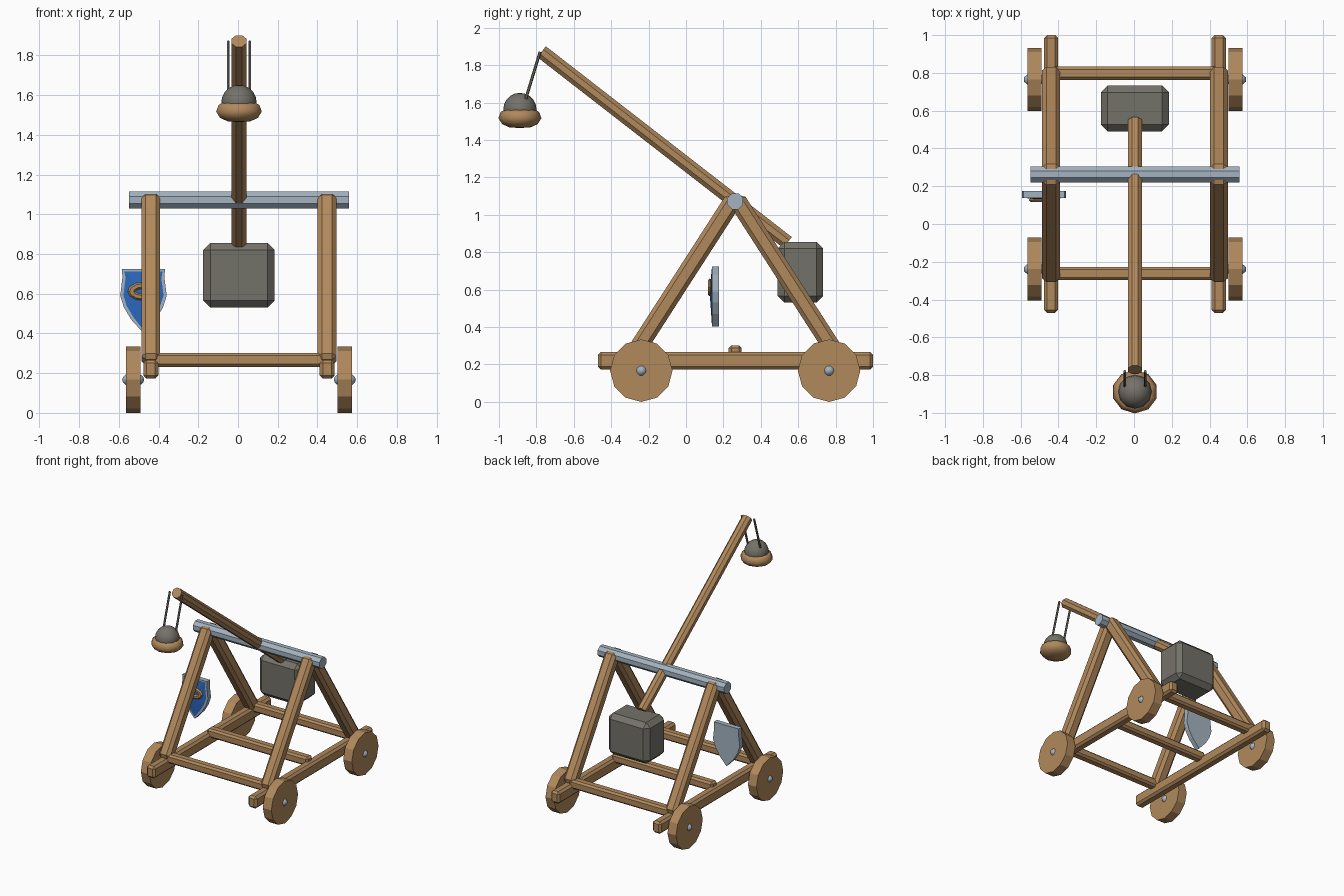
import bpy, bmesh, math
from mathutils import Vector, Matrix

if "Cube" in bpy.data.objects:
    bpy.data.objects.remove(bpy.data.objects["Cube"])

CX = 0.005      # centre line of the machine
PY = 0.263      # pivot line, front to back


def material(name, rgb):
    m = bpy.data.materials.new(name)
    m.diffuse_color = (*rgb, 1)
    m.use_nodes = True
    m.node_tree.nodes["Principled BSDF"].inputs["Base Color"].default_value = m.diffuse_color
    return m


WOOD = material("wood", (0.44, 0.25, 0.107))
METAL = material("metal", (0.37, 0.45, 0.53))
STONE = material("stone", (0.175, 0.168, 0.14))
BLUE = material("blue_paint", (0.025, 0.14, 0.52))


def finish(bm, name, *mats, smooth=False):
    bmesh.ops.recalc_face_normals(bm, faces=bm.faces[:])
    for f in bm.faces:
        f.smooth = smooth
    me = bpy.data.meshes.new(name)
    bm.to_mesh(me)
    bm.free()
    for m in mats:
        me.materials.append(m)
    ob = bpy.data.objects.new(name, me)
    bpy.context.collection.objects.link(ob)
    return ob


def frame(a, b):
    """Matrix with local z running from a to b, centred between them."""
    a, b = Vector(a), Vector(b)
    z = (b - a).normalized()
    x = Vector((0, 1, 0)) if abs(z.x) > 0.9 else Vector((1, 0, 0))
    y = z.cross(x).normalized()
    x = y.cross(z)
    m = Matrix((x, y, z)).transposed().to_4x4()
    return Matrix.Translation((a + b) / 2) @ m, (b - a).length


def beam(name, a, b, w, h, bevel, mat=WOOD):
    m, length = frame(a, b)
    bm = bmesh.new()
    bmesh.ops.create_cube(bm, size=1)
    bmesh.ops.scale(bm, vec=(w, h, length), verts=bm.verts)
    bmesh.ops.bevel(bm, geom=bm.edges[:], offset=bevel, segments=1,
                    affect='EDGES', profile=0.5)
    bm.transform(m)
    return finish(bm, name, mat)


def rod(name, a, b, r, sides, mat, turn=0.0):
    m, length = frame(a, b)
    bm = bmesh.new()
    bmesh.ops.create_cone(bm, cap_ends=True, segments=sides, radius1=r,
                          radius2=r, depth=length)
    bm.transform(m @ Matrix.Rotation(turn, 4, 'Z'))
    return finish(bm, name, mat)


def ball(name, c, scale, seg, rings, mat, smooth=True):
    bm = bmesh.new()
    bmesh.ops.create_uvsphere(bm, u_segments=seg, v_segments=rings, radius=1)
    bmesh.ops.scale(bm, vec=scale, verts=bm.verts)
    bmesh.ops.translate(bm, vec=c, verts=bm.verts)
    return finish(bm, name, mat, smooth=smooth)


# Side frames: rails, A-frame legs, wheels and hubs
for side, s in (("right", 1), ("left", -1)):
    x = CX + s * 0.444
    beam(f"{side}_rail", (x, -0.47, 0.22), (x, 1.0, 0.22), 0.075, 0.095, 0.016)
    for end, e in (("front", -1), ("rear", 1)):
        beam(f"{side}_{end}_leg", (x, PY + e * 0.541, 0.255),
             (x, PY + e * 0.003, 1.09), 0.095, 0.095, 0.022)
        wy = PY + e * 0.502
        wx = CX + s * 0.533
        rod(f"{side}_{end}_wheel", (wx - 0.037, wy, 0.167),
            (wx + 0.037, wy, 0.167), 0.167, 12, WOOD)
        ball(f"{side}_{end}_hub", (wx, wy, 0.167), (0.058, 0.035, 0.035),
             10, 8, METAL)

# Cross beams between the rails
for name, y in (("front", -0.262), ("middle", PY), ("rear", 0.798)):
    beam(f"{name}_cross_beam", (CX - 0.44, y, 0.267), (CX + 0.44, y, 0.267),
         0.07, 0.07, 0.014)

# Pivot axle and throwing arm
rod("pivot_axle", (CX - 0.553, PY, 1.072), (CX + 0.553, PY, 1.072),
    0.046, 8, METAL, math.pi / 8)
rod("throwing_arm", (CX, -0.772, 1.872), (CX, 0.543, 0.852), 0.04, 8, WOOD,
    math.pi / 8)

# Counterweight block
beam("counterweight", (CX, 0.612, 0.53), (CX, 0.612, 0.855),
     0.36, 0.243, 0.036, STONE)

# Sling ropes, bowl and shot
BY = -0.888
for side, s in (("right", 1), ("left", -1)):
    rod(f"{side}_sling_rope", (CX + s * 0.054, -0.78, 1.872),
        (CX + s * 0.054, -0.875, 1.56), 0.008, 6, STONE)

profile = [(0.0, 1.464), (0.06, 1.468), (0.1, 1.485), (0.121, 1.517),
           (0.108, 1.55), (0.085, 1.563), (0.06, 1.545), (0.0, 1.535)]
bm = bmesh.new()
vs = [bm.verts.new((r, 0, z)) for r, z in profile]
es = [bm.edges.new(p) for p in zip(vs, vs[1:])]
bmesh.ops.spin(bm, geom=vs + es, cent=(0, 0, 0), axis=(0, 0, 1),
               angle=2 * math.pi, steps=10)
bmesh.ops.remove_doubles(bm, verts=bm.verts[:], dist=0.0005)
bmesh.ops.rotate(bm, cent=(0, 0, 0), verts=bm.verts[:],
                 matrix=Matrix.Rotation(math.pi / 10, 3, 'Z'))
bmesh.ops.scale(bm, vec=(1.0, 0.95, 1), verts=bm.verts[:])
bmesh.ops.translate(bm, vec=(CX, BY, 0), verts=bm.verts[:])
finish(bm, "sling_bowl", WOOD, smooth=True)
ball("stone_shot", (CX, BY, 1.563), (0.089, 0.089, 0.089), 12, 10, STONE)

# Shield: metal plate with an inset, slightly domed blue front
SX = -0.476
half = [(0.108, 0.724), (0.106, 0.68), (0.117, 0.59), (0.098, 0.53),
        (0.062, 0.47)]
outline = half + [(0, 0.402)] + [(-x, z) for x, z in reversed(half)]
bm = bmesh.new()
front = bm.faces.new([bm.verts.new((SX + x, 0.138, z)) for x, z in outline])
ext = bmesh.ops.extrude_face_region(bm, geom=[front], use_keep_orig=True)
bmesh.ops.translate(bm, vec=(0, 0.038, 0),
                    verts=[g for g in ext["geom"] if isinstance(g, bmesh.types.BMVert)])
bmesh.ops.recalc_face_normals(bm, faces=bm.faces[:])
bm.normal_update()
front = min(bm.faces, key=lambda f: f.calc_center_median().y)
bmesh.ops.inset_individual(bm, faces=[front], thickness=0.016, depth=0)
dome = bmesh.ops.poke(bm, faces=[front])
for v in dome["verts"]:
    v.co.y = 0.126
for f in dome["faces"]:
    f.material_index = 1
finish(bm, "shield", METAL, BLUE)

# Shield emblem: flattened oval ring
bm = bmesh.new()
N, M = 12, 6
grid = [[bm.verts.new((SX + (0.06 + 0.02 * math.cos(b)) * math.cos(a),
                       0.127 + 0.012 * math.sin(b),
                       0.612 + (0.03 + 0.017 * math.cos(b)) * math.sin(a)))
         for b in (2 * math.pi * j / M for j in range(M))]
        for a in (2 * math.pi * i / N for i in range(N))]
for i in range(N):
    for j in range(M):
        k, l = (i + 1) % N, (j + 1) % M
        bm.faces.new((grid[i][j], grid[k][j], grid[k][l], grid[i][l]))
finish(bm, "shield_emblem", WOOD)
